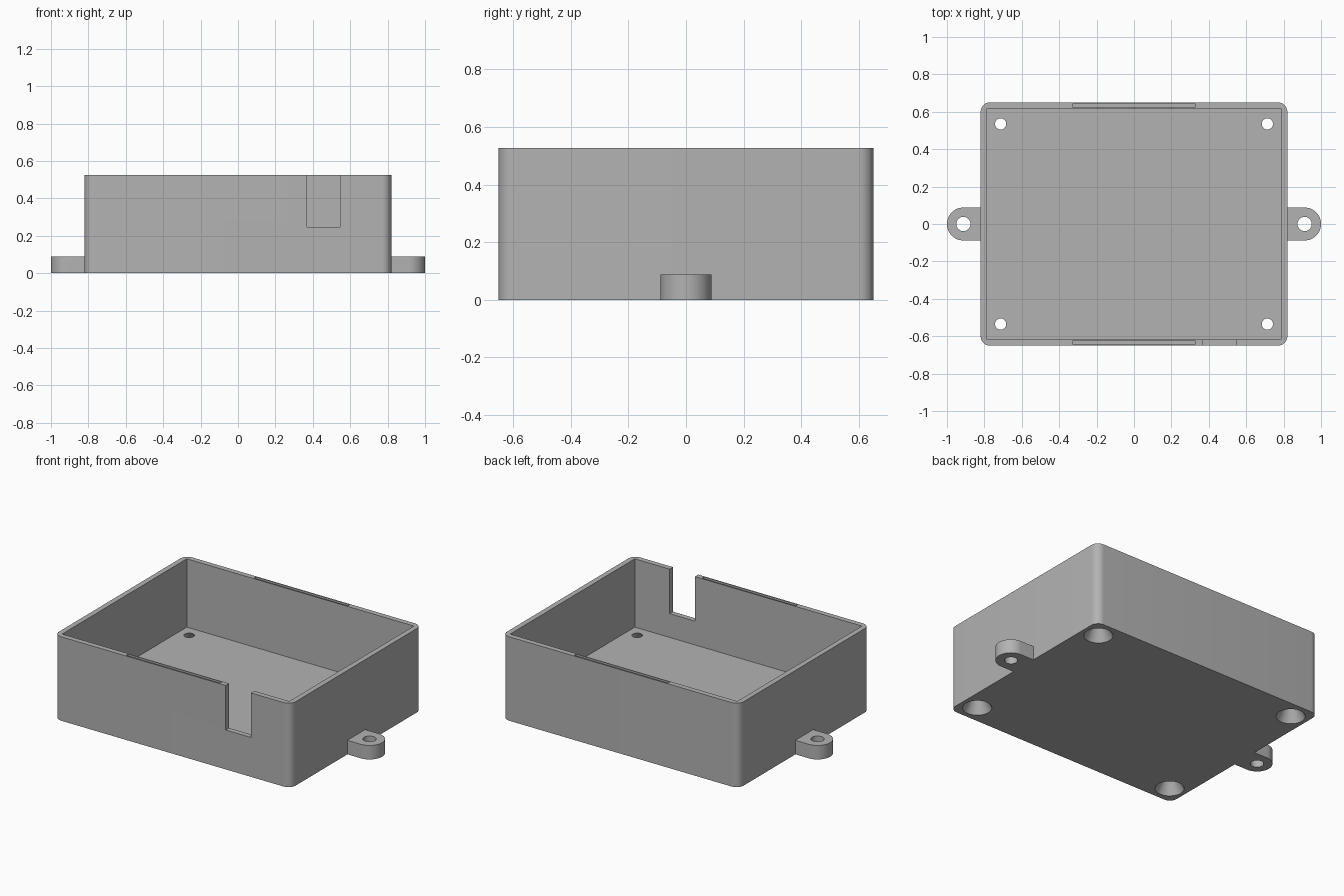
import bpy, bmesh, math

if "Cube" in bpy.data.objects:
    bpy.data.objects.remove(bpy.data.objects["Cube"], do_unlink=True)

HALF_X, HALF_Y, HEIGHT = 0.82, 0.65, 0.526
WALL, FLOOR, CORNER = 0.033, 0.098, 0.05
TAB_R, TAB_X, TAB_H = 0.088, 0.912, 0.088

grey = bpy.data.materials.new("plain grey")
grey.use_nodes = True
colour = (0.45, 0.45, 0.45, 1)
grey.diffuse_color = colour
grey.node_tree.nodes["Principled BSDF"].inputs["Base Color"].default_value = colour


def arc(cx, cy, r, start, end, steps):
    """Points along an arc, angles in degrees."""
    angles = [math.radians(start + (end - start) * i / steps) for i in range(steps + 1)]
    return [(cx + r * math.cos(a), cy + r * math.sin(a)) for a in angles]


def make_object(name, bm):
    bmesh.ops.recalc_face_normals(bm, faces=bm.faces)
    mesh = bpy.data.meshes.new(name)
    bm.to_mesh(mesh)
    bm.free()
    mesh.materials.append(grey)
    obj = bpy.data.objects.new(name, mesh)
    bpy.context.collection.objects.link(obj)
    return obj


def prism(name, outline, z0, z1):
    bm = bmesh.new()
    base = bm.faces.new([bm.verts.new((x, y, z0)) for x, y in outline])
    top = bmesh.ops.extrude_face_region(bm, geom=[base])["geom"]
    verts = [v for v in top if isinstance(v, bmesh.types.BMVert)]
    bmesh.ops.translate(bm, verts=verts, vec=(0, 0, z1 - z0))
    return make_object(name, bm)


def block(name, x0, x1, y0, y1, z0, z1):
    return prism(name, [(x0, y0), (x1, y0), (x1, y1), (x0, y1)], z0, z1)


def cone(name, x, y, r0, r1, z0, z1):
    bm = bmesh.new()
    bmesh.ops.create_cone(bm, cap_ends=True, segments=48, radius1=r0, radius2=r1, depth=z1 - z0)
    bmesh.ops.translate(bm, verts=bm.verts, vec=(x, y, (z0 + z1) / 2))
    return make_object(name, bm)


def cut(target, cutter):
    mod = target.modifiers.new("cut", "BOOLEAN")
    mod.operation, mod.solver, mod.object = "DIFFERENCE", "EXACT", cutter
    bpy.context.view_layer.objects.active = target
    bpy.ops.object.modifier_apply(modifier=mod.name)
    bpy.data.objects.remove(cutter, do_unlink=True)


def smooth(obj):
    bpy.ops.object.select_all(action="DESELECT")
    obj.select_set(True)
    bpy.context.view_layer.objects.active = obj
    bpy.ops.object.shade_smooth_by_angle(angle=math.radians(30))


# Box body with rounded upright corners
outline = []
for i, (sx, sy) in enumerate([(1, 1), (-1, 1), (-1, -1), (1, -1)]):
    outline += arc(sx * (HALF_X - CORNER), sy * (HALF_Y - CORNER), CORNER, 90 * i, 90 * i + 90, 10)
body = prism("box_body", outline, 0, HEIGHT)

# Square-cornered cavity
ix, iy = HALF_X - WALL, HALF_Y - WALL
cut(body, block("cavity_cutter", -ix, ix, -iy, iy, FLOOR, HEIGHT + 0.1))

# Cable opening in the front wall
cut(body, block("opening_cutter", 0.37, 0.545, -HALF_Y - 0.1, -iy + 0.1, 0.247, HEIGHT + 0.1))

# Narrow grooves in the front and back rims
for s in (-1, 1):
    y0, y1 = sorted((s * 0.623, s * 0.643))
    cut(body, block("groove_cutter", -0.325, 0.325, y0, y1, HEIGHT - 0.05, HEIGHT + 0.1))

# Countersunk screw holes through the floor
slope = (0.083 - 0.03) / FLOOR
extra = 0.01
for sx in (-1, 1):
    for sy in (-1, 1):
        cut(body, cone("screw_cutter", sx * 0.713, sy * 0.535, 0.083 + slope * extra,
                       0.03 - slope * extra, -extra, FLOOR + extra))
smooth(body)

# Round-ended mounting tabs on both sides
for name, s in (("left_mounting_tab", 1), ("right_mounting_tab", -1)):
    shape = [(HALF_X - 0.02, -TAB_R)] + arc(TAB_X, 0, TAB_R, -90, 90, 32) + [(HALF_X - 0.02, TAB_R)]
    tab = prism(name, [(s * x, y) for x, y in shape], 0, TAB_H)
    cut(tab, cone("tab_hole_cutter", s * TAB_X, 0, 0.038, 0.038, -0.1, TAB_H + 0.1))
    smooth(tab)
